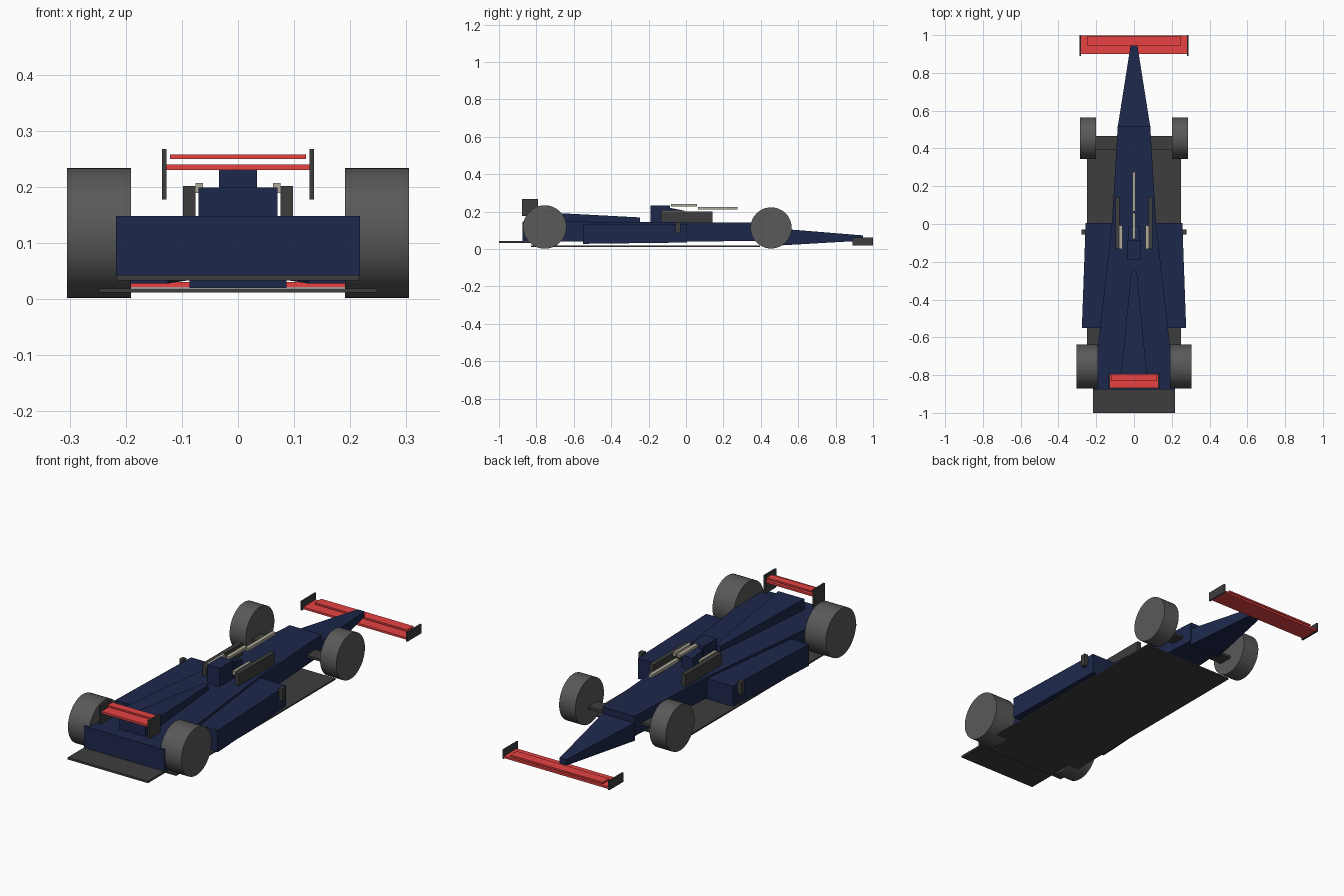
import bpy
import bmesh
from math import pi

if "Cube" in bpy.data.objects:
    bpy.data.objects.remove(bpy.data.objects["Cube"])


def material(name, rgb):
    m = bpy.data.materials.new(name)
    m.diffuse_color = (*rgb, 1)
    m.use_nodes = True
    m.node_tree.nodes["Principled BSDF"].inputs["Base Color"].default_value = m.diffuse_color
    return m


NAVY = material("navy_paint", (0.012, 0.021, 0.07))
RED = material("red_paint", (0.80, 0.055, 0.055))
BEIGE = material("beige_metal", (0.45, 0.41, 0.33))
TYRE = material("tyre_rubber", (0.10, 0.10, 0.10))
DARK = material("dark_carbon", (0.047, 0.047, 0.047))


def loft(name, sections, mat, side=1):
    """Box-section loft; each section is (y, x0, x1, z0, z1)."""
    bm = bmesh.new()
    rings = []
    for y, x0, x1, z0, z1 in sections:
        corners = ((x0, z0), (x1, z0), (x1, z1), (x0, z1))
        rings.append([bm.verts.new((side * x, y, z)) for x, z in corners])
    for r, s in zip(rings, rings[1:]):
        for i in range(4):
            j = (i + 1) % 4
            bm.faces.new((r[i], r[j], s[j], s[i]))
    bm.faces.new(rings[0])
    bm.faces.new(rings[-1])
    bmesh.ops.recalc_face_normals(bm, faces=bm.faces)
    me = bpy.data.meshes.new(name)
    bm.to_mesh(me)
    bm.free()
    me.materials.append(mat)
    ob = bpy.data.objects.new(name, me)
    bpy.context.collection.objects.link(ob)


def box(name, x, y, z, mat, side=1):
    loft(name, [(y[0], *x, *z), (y[1], *x, *z)], mat, side)


def wheel(name, x0, x1, y, r, z, side):
    bpy.ops.mesh.primitive_cylinder_add(
        vertices=48, radius=r, depth=x1 - x0,
        location=(side * (x0 + x1) / 2, y, z), rotation=(0, pi / 2, 0))
    ob = bpy.context.object
    ob.name = name
    ob.data.materials.append(TYRE)
    bpy.ops.object.shade_smooth_by_angle()


# Underfloor and rear diffuser
box("floor", (-0.248, 0.248), (-0.83, 0.395), (0.012, 0.019), DARK)
box("diffuser", (-0.216, 0.216), (-1.0, -0.80), (0.033, 0.043), DARK)

# Main tub and stepped nose
loft("main_body", [(-0.875, -0.217, 0.217, 0.041, 0.148),
                   (0.0, -0.117, 0.117, 0.041, 0.143),
                   (0.52, -0.086, 0.086, 0.043, 0.14)], NAVY)
loft("nose", [(0.515, -0.086, 0.086, 0.02, 0.108),
              (0.945, -0.018, 0.018, 0.045, 0.073)], NAVY)

# Engine cover and air intake
loft("engine_cover", [(-0.81, -0.07, 0.07, 0.13, 0.199),
                      (-0.245, -0.014, 0.014, 0.13, 0.169)], NAVY)
loft("air_intake", [(-0.19, -0.034, 0.034, 0.13, 0.233),
                    (-0.085, -0.034, 0.034, 0.13, 0.233)], NAVY)
loft("intake_front", [(-0.085, -0.03, 0.03, 0.13, 0.22),
                      (-0.01, -0.03, 0.03, 0.13, 0.205)], NAVY)

# Cockpit protection bars on the centre line
box("centre_bar_front", (-0.009, 0.009), (0.065, 0.275), (0.212, 0.226), BEIGE)
box("centre_bar_rear", (-0.009, 0.009), (-0.08, 0.058), (0.227, 0.24), BEIGE)

# Front wing
box("front_wing_main", (-0.28, 0.28), (0.9, 0.997), (0.021, 0.031), RED)
box("front_wing_flap", (-0.248, 0.248), (0.945, 0.994), (0.036, 0.044), RED)

# Rear wing
box("rear_wing_main", (-0.129, 0.129), (-0.868, -0.795), (0.23, 0.24), RED)
box("rear_wing_flap", (-0.121, 0.121), (-0.83, -0.793), (0.25, 0.258), RED)

# Mirrored parts
for side, tag in ((1, "right"), (-1, "left")):
    wheel("rear_wheel_" + tag, 0.191, 0.305, -0.755, 0.116, 0.118, side)
    wheel("front_wheel_" + tag, 0.2, 0.287, 0.455, 0.11, 0.113, side)
    loft("sidepod_" + tag, [(-0.55, 0.125, 0.276, 0.028, 0.133),
                            (0.005, 0.08, 0.256, 0.035, 0.135)], NAVY, side)
    box("cockpit_panel_" + tag, (0.076, 0.098), (-0.133, 0.142), (0.14, 0.202), DARK, side)
    box("side_bar_" + tag, (0.062, 0.076), (-0.132, -0.008), (0.189, 0.207), BEIGE, side)
    box("mirror_" + tag, (0.255, 0.277), (-0.055, -0.03), (0.085, 0.145), DARK, side)
    box("front_wing_endplate_" + tag, (0.28, 0.288), (0.89, 1.0), (0.018, 0.062), DARK, side)
    box("rear_wing_endplate_" + tag, (0.127, 0.135), (-0.876, -0.79), (0.178, 0.268), DARK, side)
    box("front_suspension_" + tag, (0.06, 0.21), (0.395, 0.465), (0.078, 0.09), DARK, side)
    box("rear_axle_" + tag, (0.15, 0.2), (-0.785, -0.725), (0.11, 0.124), DARK, side)
